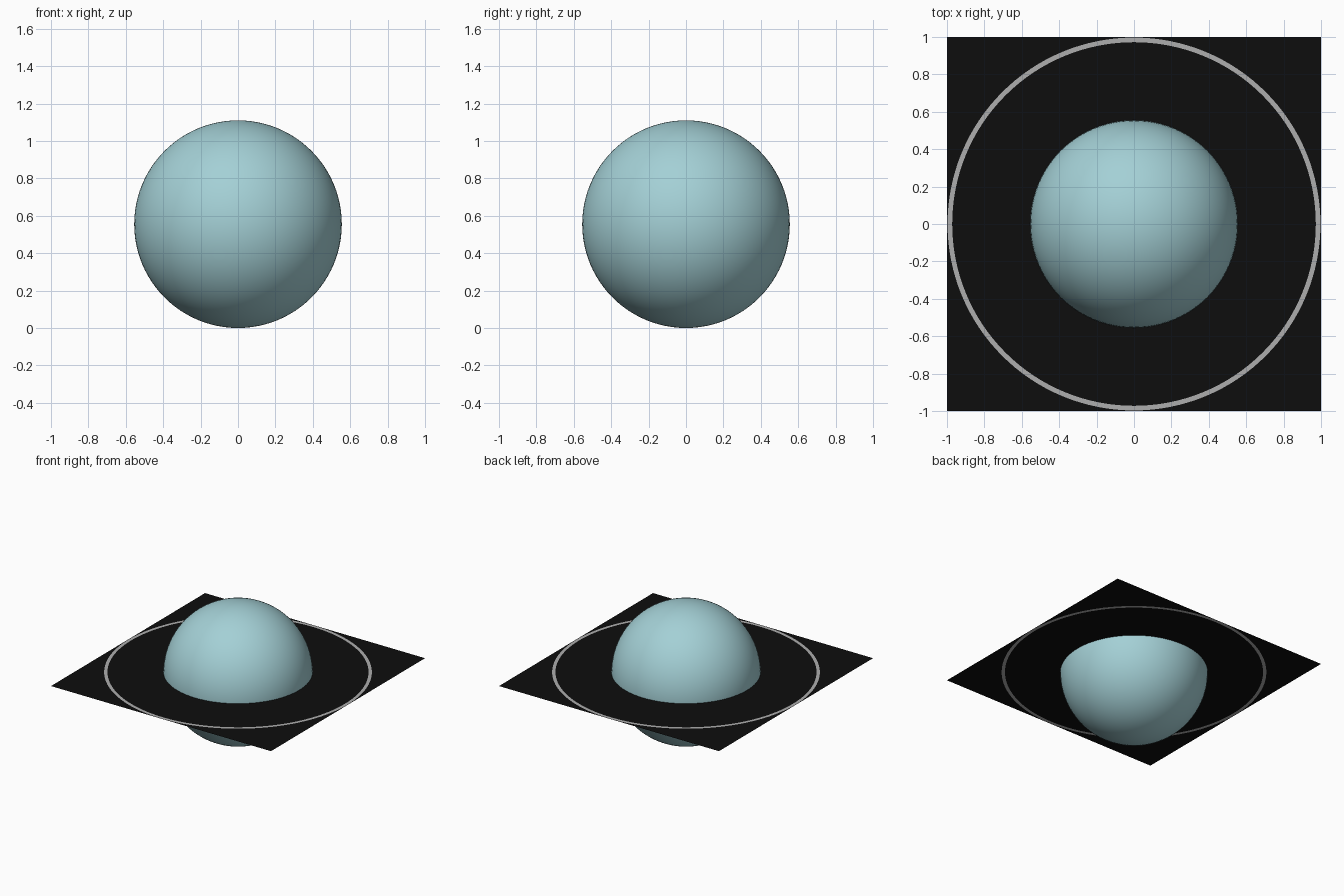
import bpy, bmesh, math

if "Cube" in bpy.data.objects:
    bpy.data.objects.remove(bpy.data.objects["Cube"])

R = 0.555   # planet radius, also the height of the ring plane


def material(name, rgb):
    m = bpy.data.materials.new(name)
    m.diffuse_color = (*rgb, 1)
    m.use_nodes = True
    m.node_tree.nodes["Principled BSDF"].inputs["Base Color"].default_value = m.diffuse_color
    return m


pale_cyan = material("pale cyan", (0.37, 0.63, 0.67))
black = material("black", (0.004, 0.004, 0.004))
grey = material("light grey", (0.42, 0.42, 0.42))

# Planet: smooth sphere
bpy.ops.mesh.primitive_uv_sphere_add(segments=96, ring_count=48, radius=R, location=(0, 0, R))
planet = bpy.context.object
planet.name = "planet"
planet.data.materials.append(pale_cyan)
bpy.ops.object.shade_smooth()

# Ring plane: flat square sheet with a thin grey circle cut into it
N = 128
bm = bmesh.new()


def loop(radius_at):
    verts = []
    for i in range(N):
        a = 2 * math.pi * i / N
        r = radius_at(a)
        verts.append(bm.verts.new((r * math.cos(a), r * math.sin(a), 0)))
    return verts


loops = [loop(lambda a: 0.972), loop(lambda a: 0.997),
         loop(lambda a: 1 / max(abs(math.cos(a)), abs(math.sin(a))))]
bm.faces.new(loops[0])
for k in range(2):
    for i in range(N):
        j = (i + 1) % N
        f = bm.faces.new((loops[k][i], loops[k + 1][i], loops[k + 1][j], loops[k][j]))
        f.material_index = 1 - k    # inner band grey, outer corners black

mesh = bpy.data.meshes.new("ring_plane")
bm.to_mesh(mesh)
bm.free()
mesh.materials.append(black)
mesh.materials.append(grey)
sheet = bpy.data.objects.new("ring_plane", mesh)
sheet.location.z = R
bpy.context.collection.objects.link(sheet)
